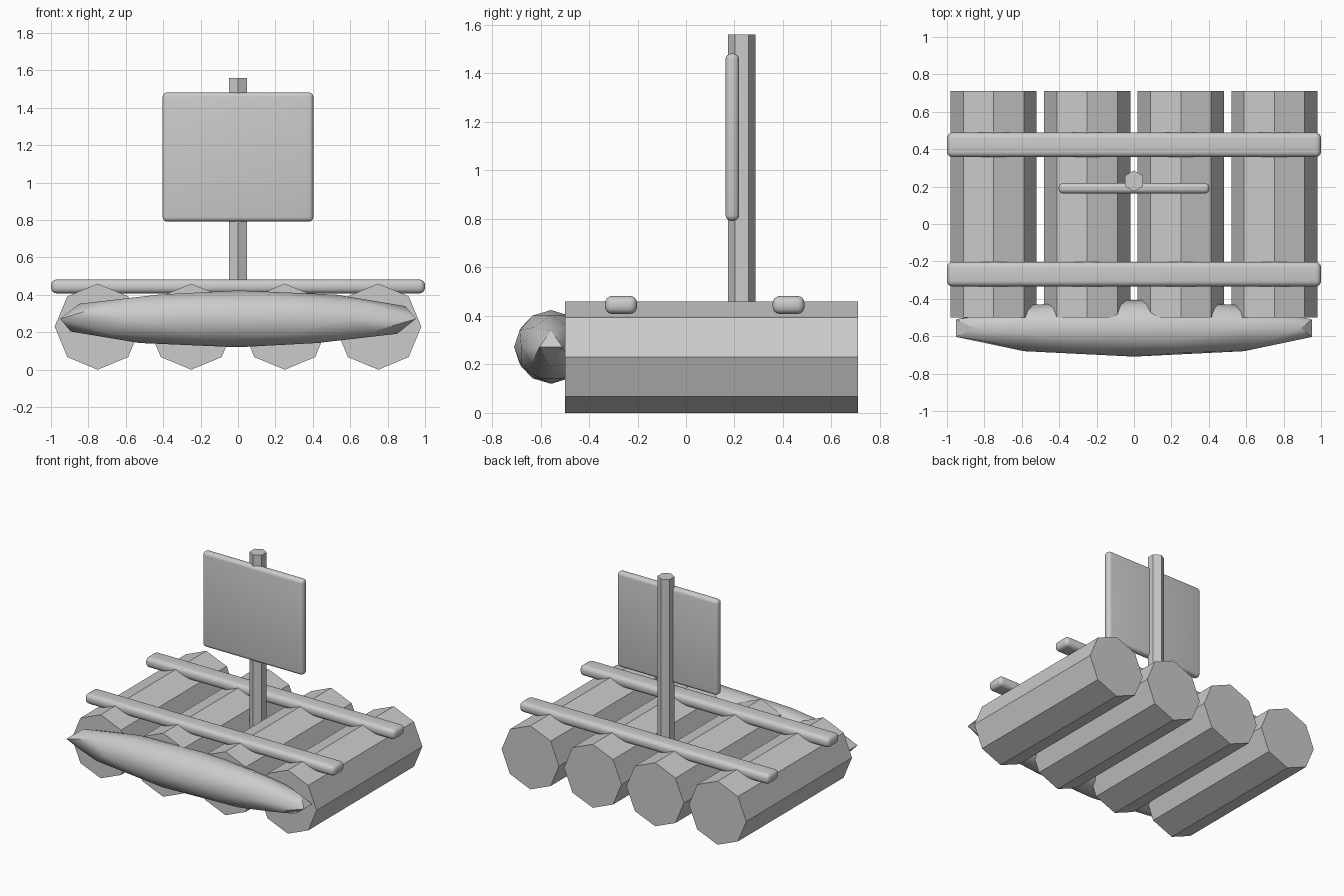
import bpy, math

if "Cube" in bpy.data.objects:
    bpy.data.objects.remove(bpy.data.objects["Cube"])

grey = bpy.data.materials.new("plain grey")
grey.diffuse_color = (0.6, 0.6, 0.6, 1)
grey.use_nodes = True
grey.node_tree.nodes["Principled BSDF"].inputs["Base Color"].default_value = grey.diffuse_color


def finish(name, smooth=False):
    ob = bpy.context.object
    ob.name = name
    ob.data.materials.append(grey)
    bpy.ops.object.transform_apply(location=False, rotation=True, scale=True)
    if smooth:
        bpy.ops.object.shade_smooth_by_angle(angle=math.radians(35))
    return ob


def rounded_box(name, loc, size, bevel):
    bpy.ops.mesh.primitive_cube_add(size=1, location=loc)
    ob = bpy.context.object
    ob.scale = size
    bpy.ops.object.transform_apply(location=False, rotation=False, scale=True)
    mod = ob.modifiers.new("rounded edges", 'BEVEL')
    mod.width = bevel
    mod.segments = 4
    bpy.ops.object.modifier_apply(modifier=mod.name)
    finish(name, True)


# four eight-sided logs running front to back
for i in range(4):
    bpy.ops.mesh.primitive_cylinder_add(
        vertices=8, radius=0.23, depth=1.21,
        location=(-0.75 + 0.5 * i, 0.105, 0.23), rotation=(math.pi / 2, 0, 0))
    finish(f"log_{i + 1}")

# two rounded crossbars lashed over the logs
for name, y in (("front_crossbar", -0.268), ("back_crossbar", 0.423)):
    rounded_box(name, (0, y, 0.445), (2.0, 0.132, 0.074), 0.03)

# six-sided mast
bottom, top = 0.28, 1.56
bpy.ops.mesh.primitive_cylinder_add(
    vertices=6, radius=0.056, depth=top - bottom,
    location=(0, 0.23, (top + bottom) / 2))
finish("mast")

# sail board in front of the mast
rounded_box("sail", (0, 0.191, 1.137), (0.806, 0.056, 0.69), 0.024)

# long spindle-shaped bumper across the bow
bpy.ops.mesh.primitive_ico_sphere_add(subdivisions=2, radius=1,
                                      location=(0, -0.557, 0.272))
bpy.context.object.scale = (1, 0.152, 0.152)
finish("bow_bumper", True)
